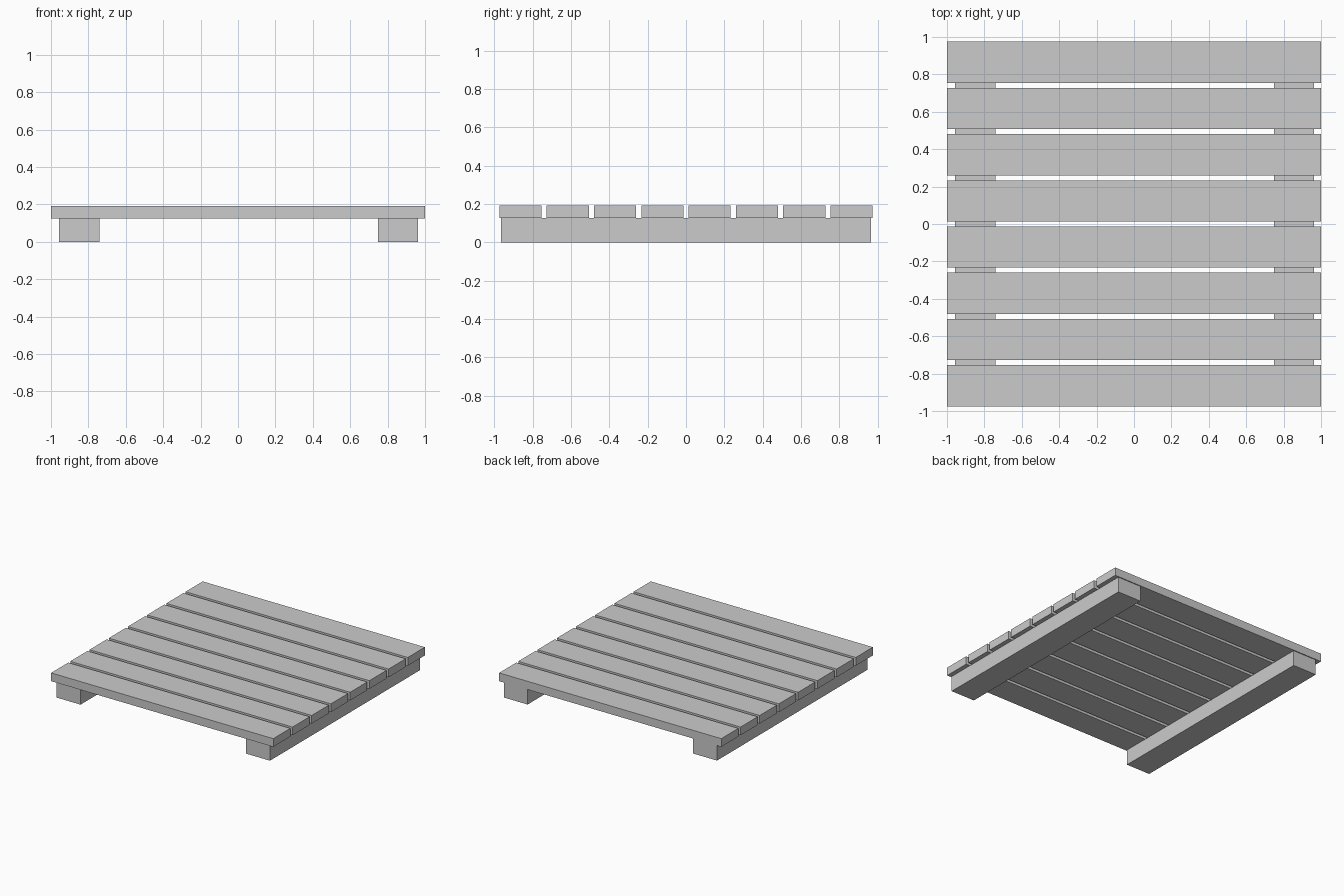
import bpy

if "Cube" in bpy.data.objects:
    bpy.data.objects.remove(bpy.data.objects["Cube"])

RUNNER_H, SLAT_H = 0.126, 0.067
SLAT_W, PITCH, COUNT = 0.22, 0.247, 8


def box(name, center, size):
    bpy.ops.mesh.primitive_cube_add(size=1, location=center)
    ob = bpy.context.object
    ob.name = name
    ob.scale = size
    bpy.ops.object.transform_apply(location=False, rotation=False, scale=True)
    return ob


# Two runners under the deck, front to back
for side, x in (("left", -0.849), ("right", 0.856)):
    box(f"{side}_runner", (x, 0.001, RUNNER_H / 2), (0.215, 1.932, RUNNER_H))

# Evenly spaced deck slats laid across the runners
for i in range(COUNT):
    y = (i - (COUNT - 1) / 2) * PITCH
    box(f"deck_slat_{i + 1}", (0, y, RUNNER_H + SLAT_H / 2), (2, SLAT_W, SLAT_H))
